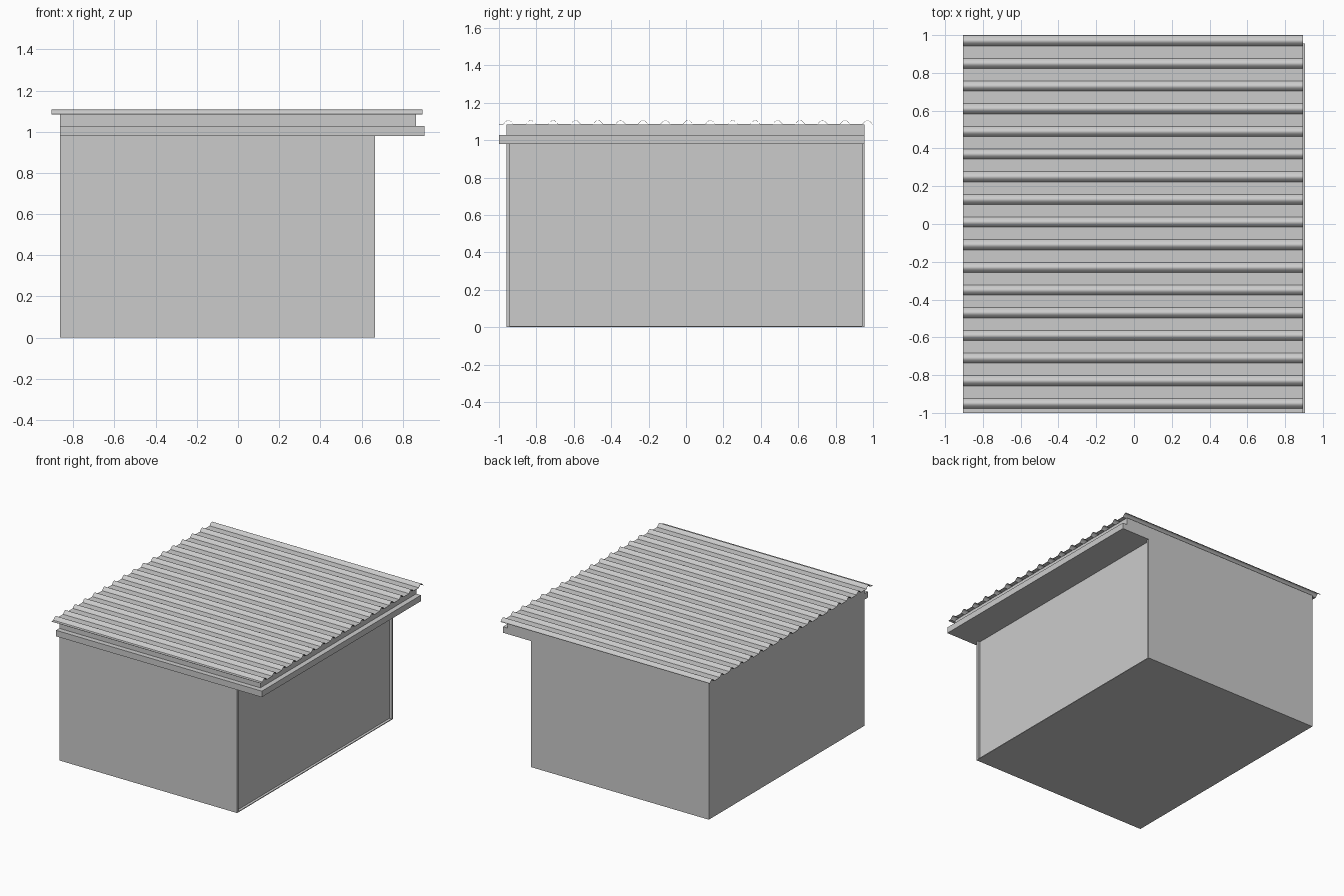
import bpy, bmesh, math

if "Cube" in bpy.data.objects:
    bpy.data.objects.remove(bpy.data.objects["Cube"])

X0, X1 = -0.865, 0.665      # walls, left and right
Y0, Y1 = -0.96, 0.955       # walls, front and back


def prism(name, pts, vec, smooth=False):
    """Closed outline pts (3D) extruded along vec."""
    bm = bmesh.new()
    face = bm.faces.new([bm.verts.new(p) for p in pts])
    ext = bmesh.ops.extrude_face_region(bm, geom=[face])
    verts = [g for g in ext["geom"] if isinstance(g, bmesh.types.BMVert)]
    bmesh.ops.translate(bm, vec=vec, verts=verts)
    bmesh.ops.recalc_face_normals(bm, faces=bm.faces)
    me = bpy.data.meshes.new(name)
    bm.to_mesh(me)
    bm.free()
    ob = bpy.data.objects.new(name, me)
    bpy.context.collection.objects.link(ob)
    if smooth:
        bpy.context.view_layer.objects.active = ob
        ob.select_set(True)
        bpy.ops.object.shade_smooth_by_angle(angle=math.radians(40))
        ob.select_set(False)
    return ob


def plan(name, pts, z0, z1):
    return prism(name, [(x, y, z0) for x, y in pts], (0, 0, z1 - z0))


# Walls, with a shallow recess on the right side between the side walls
R, T = 0.645, 0.015
plan("walls", [(X0, Y0), (X1, Y0), (X1, Y0 + T), (R, Y0 + T),
               (R, Y1 - T), (X1, Y1 - T), (X1, Y1), (X0, Y1)], 0.006, 0.98)

# Floor plate, forming the lip below the recess
plan("floor", [(X0, Y0), (X1, Y0), (X1, Y1), (X0, Y1)], 0, 0.006)

# Roof slab overhanging the right side
plan("roof_slab", [(X0, Y0), (0.865, Y0), (0.865, Y1), (X0, Y1)], 0.98, 1.083)

# L-shaped fascia along the front and right edges
plan("fascia", [(X0, -1), (0.905, -1), (0.905, Y1), (0.865, Y1),
                (0.865, Y0), (X0, Y0)], 0.98, 1.027)


# Corrugated sheets: flat valleys with rounded ridges every 0.12
def roof_sheet(name, y0, width, ridges):
    half, height, thick, n = 0.027, 0.021, 0.002, 10
    top = [(y0, 0)]
    for r in range(ridges):
        c = y0 + 0.05 + 0.12 * r
        for i in range(n + 1):
            t = i / n
            top.append((c - half + 2 * half * t, height * math.sin(math.pi * t)))
    top.append((y0 + width, 0))
    outline = [(y, z) for y, z in top] + [(y, z - thick) for y, z in reversed(top)]
    prism(name, [(-0.905, y, 1.086 + z) for y, z in outline], (1.8, 0, 0), True)


for i in range(3):
    roof_sheet(f"roof_sheet_{i + 1}", -1 + 0.6 * i, 0.6, 5)
roof_sheet("roof_sheet_4", 0.8, 0.2, 2)
